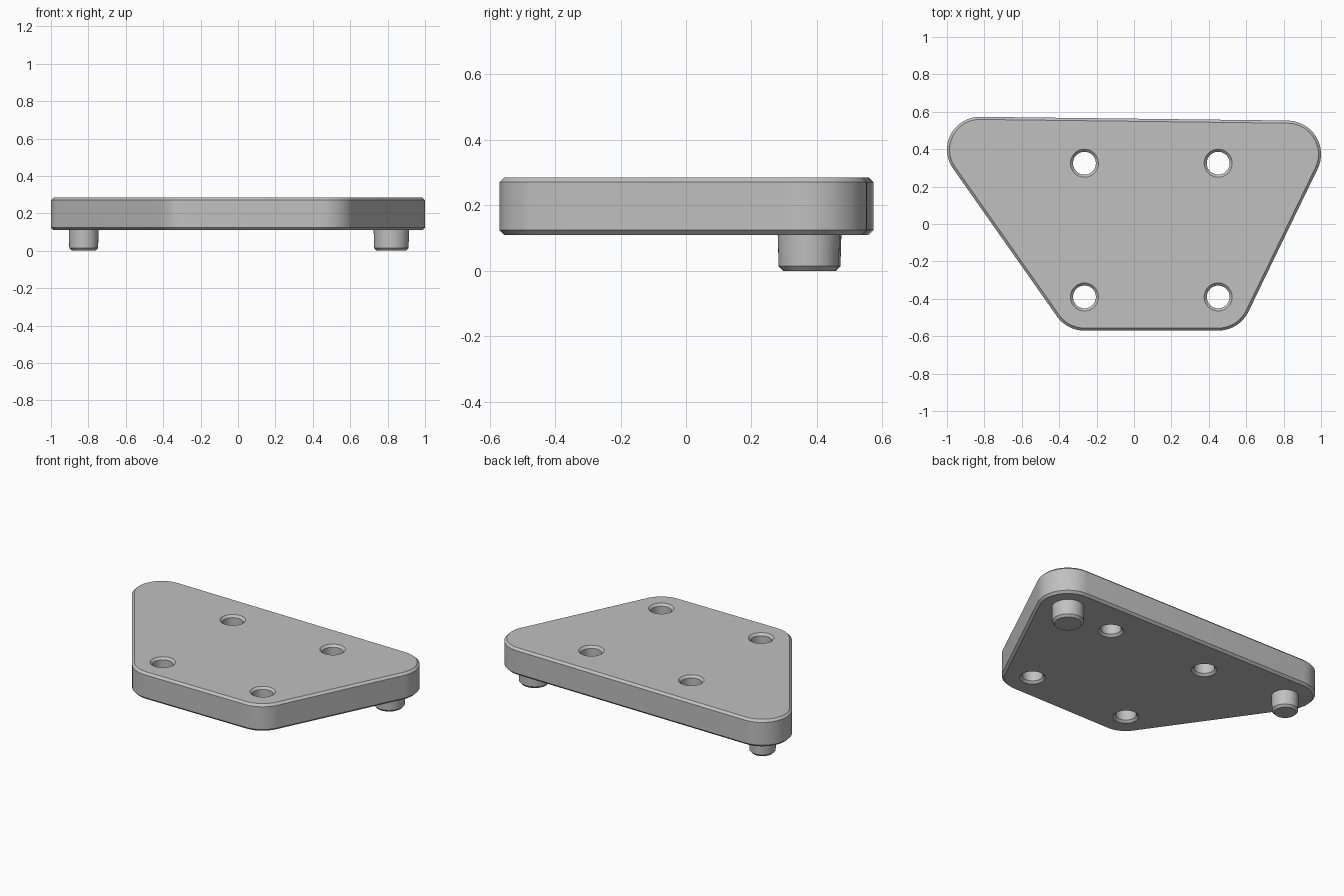
import bpy
import bmesh
from math import atan2, acos, cos, sin, pi, hypot, radians

cube = bpy.data.objects.get("Cube")
if cube:
    bpy.data.objects.remove(cube)

grey = bpy.data.materials.new("light grey")
grey.use_nodes = True
grey.diffuse_color = (0.53, 0.53, 0.53, 1)
grey.node_tree.nodes["Principled BSDF"].inputs["Base Color"].default_value = (0.53, 0.53, 0.53, 1)

BOTTOM, TOP, CHAMFER = 0.11, 0.285, 0.014
# Corner circles (x, y, radius), counter-clockwise
CORNERS = [(0.82, 0.373, 0.18), (-0.825, 0.398, 0.175),
           (-0.265, -0.39, 0.18), (0.45, -0.39, 0.18)]
HOLES = [(x, y) for x in (-0.265, 0.45) for y in (-0.39, 0.325)]


def circle(x, y, r, n=48):
    return [(x + r * cos(2 * pi * i / n), y + r * sin(2 * pi * i / n)) for i in range(n)]


def rounded_outline(inset, steps=16):
    """Outline made of corner arcs joined by tangent lines."""
    normals = []
    for a, b in zip(CORNERS, CORNERS[1:] + CORNERS[:1]):
        dx, dy = b[0] - a[0], b[1] - a[1]
        normals.append(atan2(dy, dx) - acos((a[2] - b[2]) / hypot(dx, dy)))
    points = []
    for i, (x, y, r) in enumerate(CORNERS):
        start = normals[i - 1]
        sweep = (normals[i] - start) % (2 * pi)
        for k in range(steps + 1):
            t = start + sweep * k / steps
            points.append((x + (r - inset) * cos(t), y + (r - inset) * sin(t)))
    return points


def add_wall(bm, rings):
    """Skin a stack of (points, z) rings; return first and last edge loops."""
    loops = [[bm.verts.new((x, y, z)) for x, y in pts] for pts, z in rings]
    n = len(loops[0])
    for low, high in zip(loops, loops[1:]):
        for i in range(n):
            j = (i + 1) % n
            bm.faces.new((low[i], low[j], high[j], high[i]))
    return [[bm.edges.get((lp[i], lp[(i + 1) % n])) for i in range(n)]
            for lp in (loops[0], loops[-1])]


def finish(bm, name):
    bmesh.ops.recalc_face_normals(bm, faces=bm.faces)
    mesh = bpy.data.meshes.new(name)
    bm.to_mesh(mesh)
    bm.free()
    mesh.materials.append(grey)
    obj = bpy.data.objects.new(name, mesh)
    bpy.context.collection.objects.link(obj)
    bpy.ops.object.select_all(action='DESELECT')
    obj.select_set(True)
    bpy.context.view_layer.objects.active = obj
    bpy.ops.object.shade_smooth_by_angle(angle=radians(30))


# Plate with chamfered rim and four chamfered through holes
heights = (BOTTOM, BOTTOM + CHAMFER, TOP - CHAMFER, TOP)
bm = bmesh.new()
walls = [add_wall(bm, [(rounded_outline(i), z)
                       for i, z in zip((CHAMFER, 0, 0, CHAMFER), heights)])]
for hx, hy in HOLES:
    walls.append(add_wall(bm, [(circle(hx, hy, r), z)
                               for r, z in zip((0.075, 0.061, 0.061, 0.075), heights)]))
for side in (0, 1):
    bmesh.ops.triangle_fill(bm, use_beauty=True, use_dissolve=False,
                            edges=[e for wall in walls for e in wall[side]])
finish(bm, "plate")

# Slightly tapered locating pegs under the back corners
for name, x, y, r in (("right_peg", -0.825, 0.395, 0.08), ("left_peg", 0.82, 0.375, 0.095)):
    bm = bmesh.new()
    ends = add_wall(bm, [(circle(x, y, r - 0.016), 0), (circle(x, y, r - 0.003), 0.014),
                         (circle(x, y, r), BOTTOM + 0.01)])
    for edges in ends:
        bmesh.ops.contextual_create(bm, geom=edges)
    finish(bm, name)
